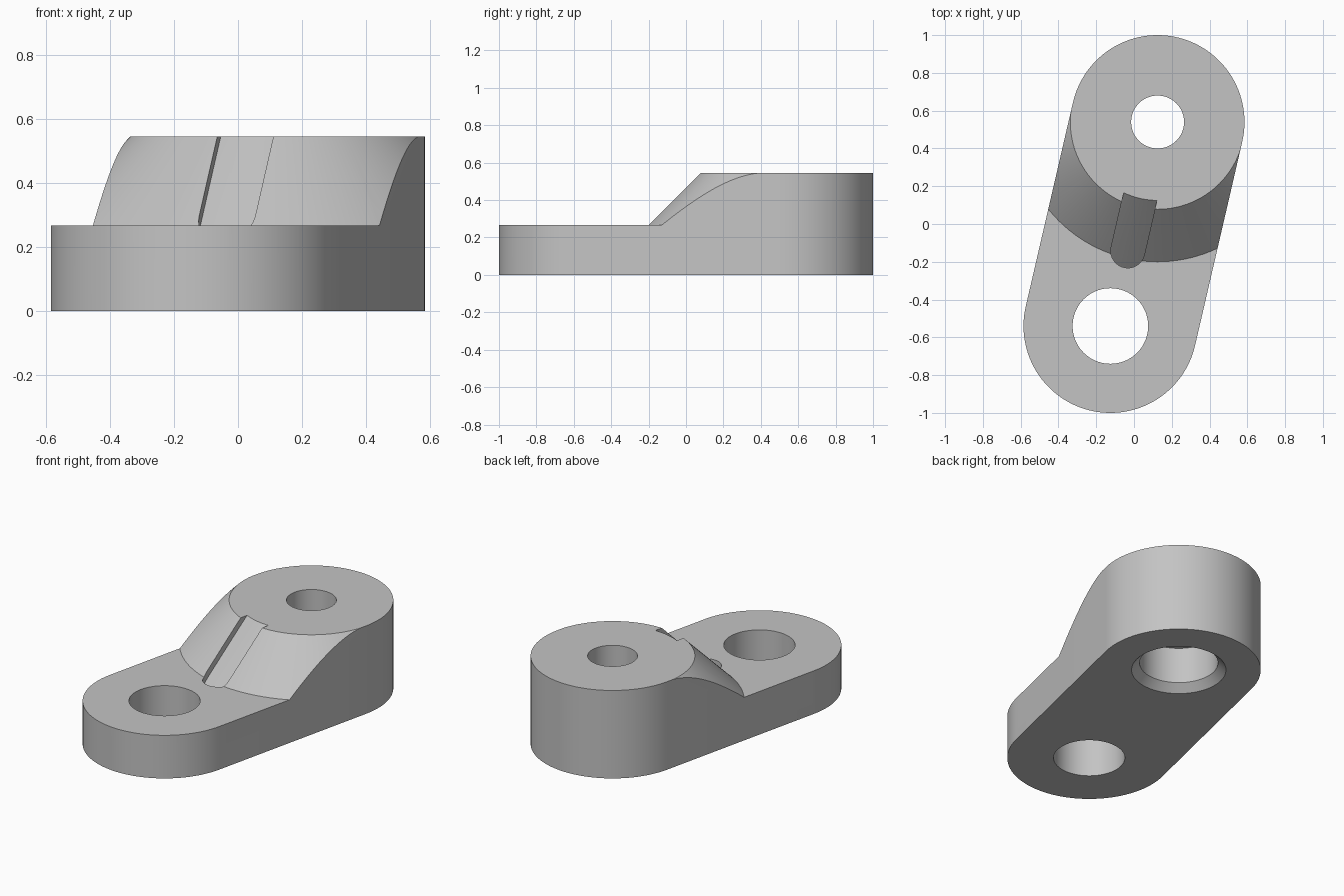
import bpy, bmesh, math
from mathutils import Vector

cube = bpy.data.objects.get("Cube")
if cube:
    bpy.data.objects.remove(cube, do_unlink=True)

SEGS = 128
HIGH = Vector((0.125, 0.54, 0))      # centre of the raised end
LOW = -HIGH                          # centre of the thin end
RADIUS, STEP, TOP = 0.46, 0.267, 0.545

grey = bpy.data.materials.new("light grey")
grey.use_nodes = True
colour = (0.55, 0.55, 0.55, 1)
grey.diffuse_color = colour
grey.node_tree.nodes["Principled BSDF"].inputs["Base Color"].default_value = colour


def make_object(name, bm):
    bmesh.ops.recalc_face_normals(bm, faces=bm.faces)
    mesh = bpy.data.meshes.new(name)
    bm.to_mesh(mesh)
    bm.free()
    obj = bpy.data.objects.new(name, mesh)
    bpy.context.collection.objects.link(obj)
    obj.data.materials.append(grey)
    return obj


def slot(name, a, b, radius, z0, z1):
    """Upright prism with two round ends centred on a and b."""
    bm = bmesh.new()
    d = b - a
    heading = math.atan2(d.y, d.x)
    half = SEGS // 2
    ring = []
    for centre, start in ((b, heading - math.pi / 2), (a, heading + math.pi / 2)):
        for i in range(half + 1):
            t = start + math.pi * i / half
            ring.append(bm.verts.new((centre.x + radius * math.cos(t),
                                      centre.y + radius * math.sin(t), z0)))
    base = bm.faces.new(ring)
    out = bmesh.ops.extrude_face_region(bm, geom=[base])
    moved = [g for g in out["geom"] if isinstance(g, bmesh.types.BMVert)]
    bmesh.ops.translate(bm, verts=moved, vec=(0, 0, z1 - z0))
    return make_object(name, bm)


def lathe(name, centre, profile, closed=False):
    """Turn a (radius, height) profile around an upright axis."""
    bm = bmesh.new()
    verts = [bm.verts.new((centre.x + r, centre.y, z)) for r, z in profile]
    edges = [bm.edges.new(pair) for pair in zip(verts, verts[1:])]
    if closed:
        edges.append(bm.edges.new((verts[-1], verts[0])))
    bmesh.ops.spin(bm, geom=verts + edges, cent=centre, axis=(0, 0, 1),
                   angle=2 * math.pi, steps=SEGS)
    bmesh.ops.remove_doubles(bm, verts=bm.verts, dist=1e-5)
    return make_object(name, bm)


def around_cone(name, top_radius, z0, z1):
    """Everything outside a 45 degree cone about the raised end."""
    def cone(z):
        return top_radius + TOP - z
    return lathe(name, HIGH, [(cone(z0), z0), (cone(z1), z1), (2, z1), (2, z0)], True)


def combine(obj, tool, operation="DIFFERENCE"):
    mod = obj.modifiers.new("cut", "BOOLEAN")
    mod.operation, mod.solver, mod.object = operation, "EXACT", tool
    bpy.context.view_layer.objects.active = obj
    bpy.ops.object.modifier_apply(modifier=mod.name)
    bpy.data.objects.remove(tool, do_unlink=True)


# Link body with round ends
body = slot("link_body", LOW, HIGH, RADIUS, 0, TOP)

# Conical slope down to the thin end
combine(body, around_cone("slope_cutter", RADIUS + 0.002, STEP, 0.62))

# Shallow groove following the slope
along = HIGH.normalized()
groove = slot("groove_cutter", along * -0.146, along * 0.3, 0.09, 0.1, 0.6)
combine(groove, around_cone("groove_floor", 0.415, 0.05, 0.65), "INTERSECT")
combine(body, groove)

# Plain hole in the thin end
combine(body, lathe("hole_cutter", LOW, [(0, -0.1), (0.2, -0.1), (0.2, 0.7), (0, 0.7)]))

# Stepped bore with a chamfered mouth in the raised end
combine(body, lathe("bore_cutter", HIGH, [
    (0, -0.1), (0.365, -0.1), (0.22, 0.045), (0.22, STEP),
    (0.14, STEP), (0.14, 0.7), (0, 0.7)]))

# Smooth round walls, crisp edges
bpy.ops.object.select_all(action="DESELECT")
body.select_set(True)
bpy.context.view_layer.objects.active = body
bpy.ops.object.shade_smooth_by_angle(angle=math.radians(25))
